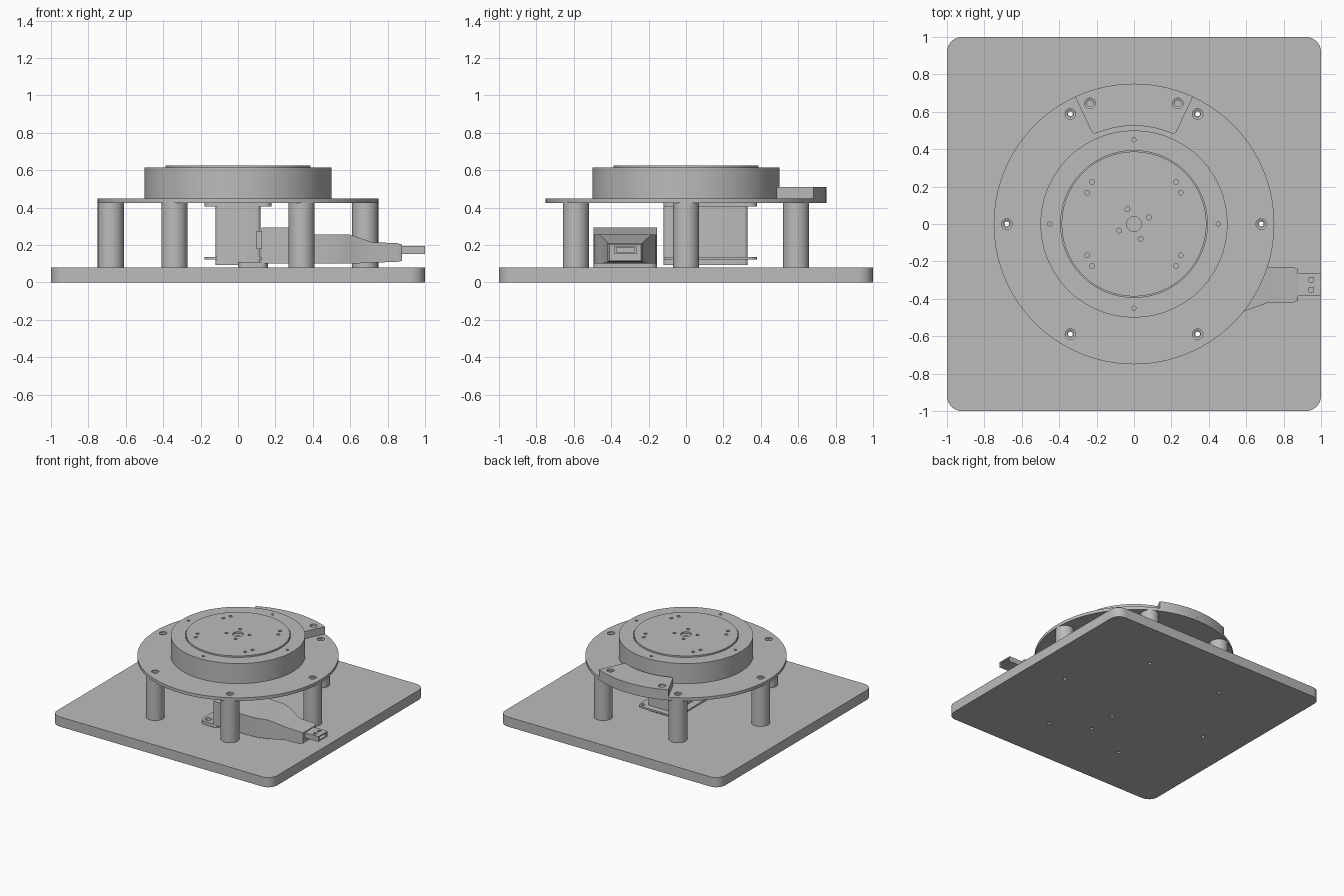
import bpy, bmesh
from math import sin, cos, pi, radians, atan2, hypot

if "Cube" in bpy.data.objects:
    bpy.data.objects.remove(bpy.data.objects["Cube"])

grey = bpy.data.materials.new("plain grey")
grey.use_nodes = True
colour = (0.5, 0.5, 0.5, 1)
grey.diffuse_color = colour
grey.node_tree.nodes["Principled BSDF"].inputs["Base Color"].default_value = colour


def finish(name, bm):
    bmesh.ops.recalc_face_normals(bm, faces=bm.faces)
    mesh = bpy.data.meshes.new(name)
    bm.to_mesh(mesh)
    bm.free()
    mesh.materials.append(grey)
    obj = bpy.data.objects.new(name, mesh)
    bpy.context.collection.objects.link(obj)
    return obj


def loft(bm, rings, closed=False):
    """Skin a list of vertex loops; cap the ends unless closed."""
    loops = [[bm.verts.new(p) for p in ring] for ring in rings]
    n = len(loops[0])
    pairs = list(zip(loops, loops[1:]))
    if closed:
        pairs.append((loops[-1], loops[0]))
    else:
        bm.faces.new(loops[0])
        bm.faces.new(loops[-1])
    for a, b in pairs:
        for i in range(n):
            j = (i + 1) % n
            bm.faces.new((a[i], a[j], b[j], b[i]))


def lathe(name, profile, places=((0, 0),), seg=32, closed=False):
    """Turn an (r, z) profile about a vertical axis at each place."""
    bm = bmesh.new()
    for cx, cy in places:
        rings = [[(cx + r * cos(2 * pi * i / seg), cy + r * sin(2 * pi * i / seg), z)
                  for i in range(seg)] for r, z in profile]
        loft(bm, rings, closed)
    return finish(name, bm)


def prism(name, outline, z0, z1):
    bm = bmesh.new()
    loft(bm, [[(x, y, z) for x, y in outline] for z in (z0, z1)])
    return finish(name, bm)


def rounded(x0, x1, y0, y1, r, seg=8):
    """Rounded rectangle outline."""
    corners = ((x1 - r, y1 - r), (x0 + r, y1 - r), (x0 + r, y0 + r), (x1 - r, y0 + r))
    return [(cx + r * cos(pi / 2 * (k + i / seg)), cy + r * sin(pi / 2 * (k + i / seg)))
            for k, (cx, cy) in enumerate(corners) for i in range(seg + 1)]


def box(name, x0, x1, y0, y1, z0, z1):
    return prism(name, [(x0, y0), (x1, y0), (x1, y1), (x0, y1)], z0, z1)


def cut(obj, cutter):
    mod = obj.modifiers.new("cut", "BOOLEAN")
    mod.operation = "DIFFERENCE"
    mod.solver = "EXACT"
    mod.object = cutter
    cutter.hide_render = True
    bpy.context.view_layer.objects.active = obj
    bpy.ops.object.modifier_apply(modifier=mod.name)
    bpy.data.objects.remove(cutter)


def drill(obj, places, r, z0, z1):
    cut(obj, lathe("drill_cutter", [(r, z0), (r, z1)], places, 20))


posts = [(0.68 * cos(k * pi / 3), 0.68 * sin(k * pi / 3)) for k in range(6)]
reader_y = -0.325
reader_screws = [(0.045, reader_y - 0.12), (0.045, reader_y + 0.12)]
parts = []

# Base plate with through holes
base = prism("base_plate", rounded(-1, 1, -1, 1, 0.08), 0, 0.08)
drill(base, posts + reader_screws, 0.013, -0.1, 0.2)

# Hollow support posts
lathe("support_posts", [(0.07, 0.08), (0.07, 0.425), (0.017, 0.425), (0.017, 0.08)],
      posts, closed=True)

# Upper deck with countersunk holes
deck = lathe("deck_disc", [(0.75, 0.425), (0.75, 0.45)], seg=128)
cut(deck, lathe("sink_cutter", [(0.017, 0.4), (0.017, 0.437), (0.028, 0.441), (0.028, 0.5)],
                posts, 24))

# Turntable drum, with a raised round top plate
drum = lathe("turntable_drum", [(0.5, 0.45), (0.5, 0.615)], seg=128)
drill(drum, [(0.45 * cos(k * pi / 2), 0.45 * sin(k * pi / 2)) for k in range(4)],
      0.011, 0.58, 0.7)
cut(drum, lathe("groove_cutter", [(0.392, 0.6), (0.392, 0.7)], seg=128))
top = lathe("turntable_top", [(0.387, 0.595), (0.387, 0.625)], seg=128)
outer = [(sx * a, sy * b) for sx in (1, -1) for sy in (1, -1)
         for a, b in ((0.25, 0.167), (0.225, 0.225))]
inner = [(0.087 * cos(radians(24 + 90 * k)), 0.087 * sin(radians(24 + 90 * k)))
         for k in range(4)]
drill(top, outer + inner, 0.013, 0.605, 0.7)
drill(top, [(0, 0)], 0.04, 0.612, 0.7)
lathe("centre_shaft", [(0.012, 0.6), (0.012, 0.616)], seg=20)

# Curved sensor block at the back edge of the deck
half_out, half_in = atan2(0.315, 0.68), atan2(0.195, 0.488)


def arc(r, half, n=24):
    return [(r * sin(half * (2 * i / n - 1)), r * cos(half * (2 * i / n - 1)))
            for i in range(n + 1)]


block = prism("sensor_block", arc(0.75, half_out) + [(0.225, 0.49), (0.213, 0.483)]
              + arc(0.525, half_in)[::-1] + [(-0.213, 0.483), (-0.225, 0.49)], 0.45, 0.51)
cut(block, lathe("bolt_cutter", [(0.017, 0.46), (0.017, 0.492), (0.028, 0.496), (0.028, 0.6)],
                 [(-0.235, 0.645), (0.235, 0.645)], 24))

# Motor hanging below the deck, with two mounting plates
prism("motor_body", rounded(-0.12, 0.12, -0.12, 0.33, 0.02, 4), 0.093, 0.425)
for name, z0, z1 in (("motor_lower_plate", 0.123, 0.137), ("motor_upper_plate", 0.405, 0.425)):
    plate = prism(name, rounded(-0.18, 0.18, -0.12, 0.38, 0.04), z0, z1)
    drill(plate, [(s * 0.15, y) for s in (1, -1) for y in (-0.08, 0.345)], 0.015, z0 - 0.1, z1 + 0.1)

# Cable reader: tapering body from (x, half width, bottom, top) sections
sections = [(0.125, 0.17, 0.1, 0.295), (0.28, 0.17, 0.1, 0.295), (0.37, 0.17, 0.1, 0.257),
            (0.52, 0.165, 0.1, 0.257), (0.6, 0.138, 0.1, 0.255), (0.72, 0.095, 0.106, 0.215),
            (0.85, 0.095, 0.11, 0.21), (0.877, 0.085, 0.116, 0.203)]
bm = bmesh.new()
loft(bm, [[(x, reader_y + s * w, z) for s, z in ((-1, lo), (1, lo), (1, hi), (-1, hi))]
          for x, w, lo, hi in sections])
finish("reader_body", bm)
foot = prism("reader_foot", rounded(0, 0.16, reader_y - 0.17, reader_y + 0.17, 0.04), 0.08, 0.108)
drill(foot, reader_screws, 0.024, 0.0, 0.2)
box("reader_socket", 0.1, 0.13, reader_y - 0.08, reader_y + 0.08, 0.18, 0.275)

# Metal plug with an open end and two small windows
plug = box("plug_shell", 0.87, 1, reader_y - 0.06, reader_y + 0.06, 0.153, 0.196)
cut(plug, box("slot_cutter", 0.9, 1.1, reader_y - 0.047, reader_y + 0.047, 0.163, 0.186))
for s in (-1, 1):
    y = reader_y + s * 0.027
    cut(plug, box("window_cutter", 0.935, 0.96, y - 0.012, y + 0.012, 0.175, 0.3))

# Smooth round walls, keep edges sharp
bpy.ops.object.select_all(action="DESELECT")
for obj in bpy.context.collection.objects:
    if obj.type == "MESH":
        obj.select_set(True)
        bpy.context.view_layer.objects.active = obj
bpy.ops.object.shade_smooth_by_angle(angle=radians(25))
